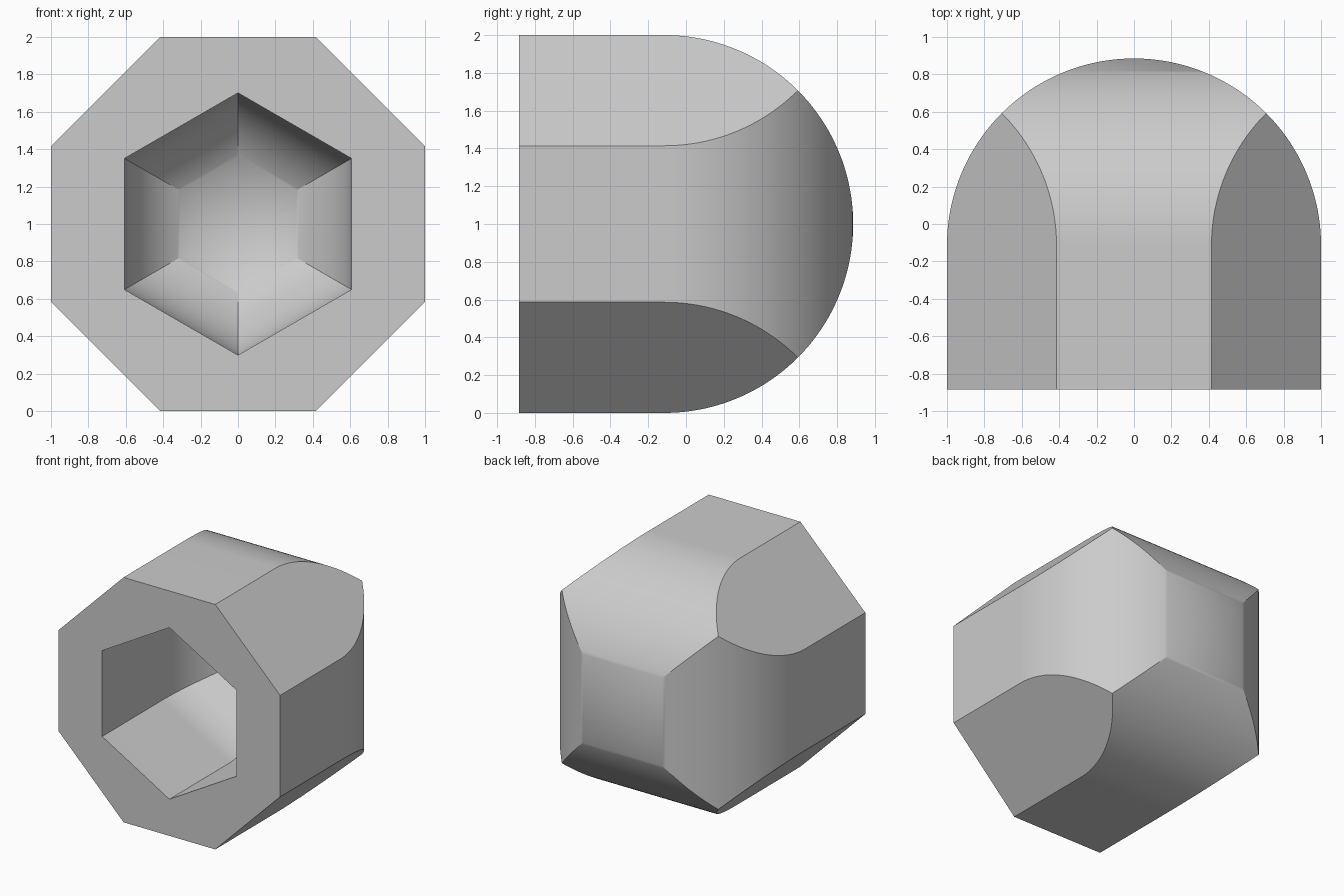
import bpy
import bmesh
from math import sin, cos, pi, sqrt, radians

cube = bpy.data.objects.get("Cube")
if cube:
    bpy.data.objects.remove(cube, do_unlink=True)

FRONT, BEND = -0.885, -0.115   # open end, and where the dome begins
STEPS = 64                     # dome rings, even so that one falls on 45 degrees
HOLE = 0.607                   # half the width of the hexagonal socket

grey = bpy.data.materials.new("plain grey")
grey.use_nodes = True
grey.diffuse_color = (0.6, 0.6, 0.6, 1)
grey.node_tree.nodes["Principled BSDF"].inputs["Base Color"].default_value = (0.6, 0.6, 0.6, 1)


def octagon(w):
    """Square of half width w with its corners cut by the fixed diagonal flats."""
    c = min(w, sqrt(2) - w)
    return [(w, -c), (w, c), (c, w), (-c, w), (-w, c), (-w, -c), (-c, -w), (c, -w)]


def hexagon(w):
    r = w * HOLE / cos(pi / 6)
    return [(r * sin(i * pi / 3), r * cos(i * pi / 3)) for i in range(6)]


def domed_shell(bm, section, radius):
    """Straight walls from the open end, then rings shrinking along a quarter circle."""
    stations = [(FRONT, 1.0)]
    for i in range(STEPS):
        a = i * pi / 2 / STEPS
        stations.append((BEND + radius * sin(a), cos(a)))
    rings = [[bm.verts.new((x, y, z + 1)) for x, z in section(w)] for y, w in stations]
    n = len(rings[0])
    for a, b in zip(rings, rings[1:]):
        for i in range(n):
            j = (i + 1) % n
            bm.faces.new((a[i], a[j], b[j], b[i]))
    tip = bm.verts.new((0, BEND + radius, 1))
    for i in range(n):
        bm.faces.new((rings[-1][i], rings[-1][(i + 1) % n], tip))
    return [bm.edges.get((rings[0][i], rings[0][(i + 1) % n])) for i in range(n)]


bm = bmesh.new()
rim = domed_shell(bm, octagon, 1.0)
rim += domed_shell(bm, hexagon, HOLE)

# Flat front face between the octagonal rim and the socket
bmesh.ops.triangle_fill(bm, edges=rim, use_beauty=True, normal=(0, -1, 0))
bmesh.ops.remove_doubles(bm, verts=bm.verts[:], dist=0.0001)
bmesh.ops.recalc_face_normals(bm, faces=bm.faces[:])

mesh = bpy.data.meshes.new("domed_octagonal_cap")
bm.to_mesh(mesh)
bm.free()
mesh.materials.append(grey)
cap = bpy.data.objects.new("domed_octagonal_cap", mesh)
bpy.context.collection.objects.link(cap)

for obj in bpy.context.selected_objects:
    obj.select_set(False)
cap.select_set(True)
bpy.context.view_layer.objects.active = cap
bpy.ops.object.shade_smooth_by_angle(angle=radians(30))
